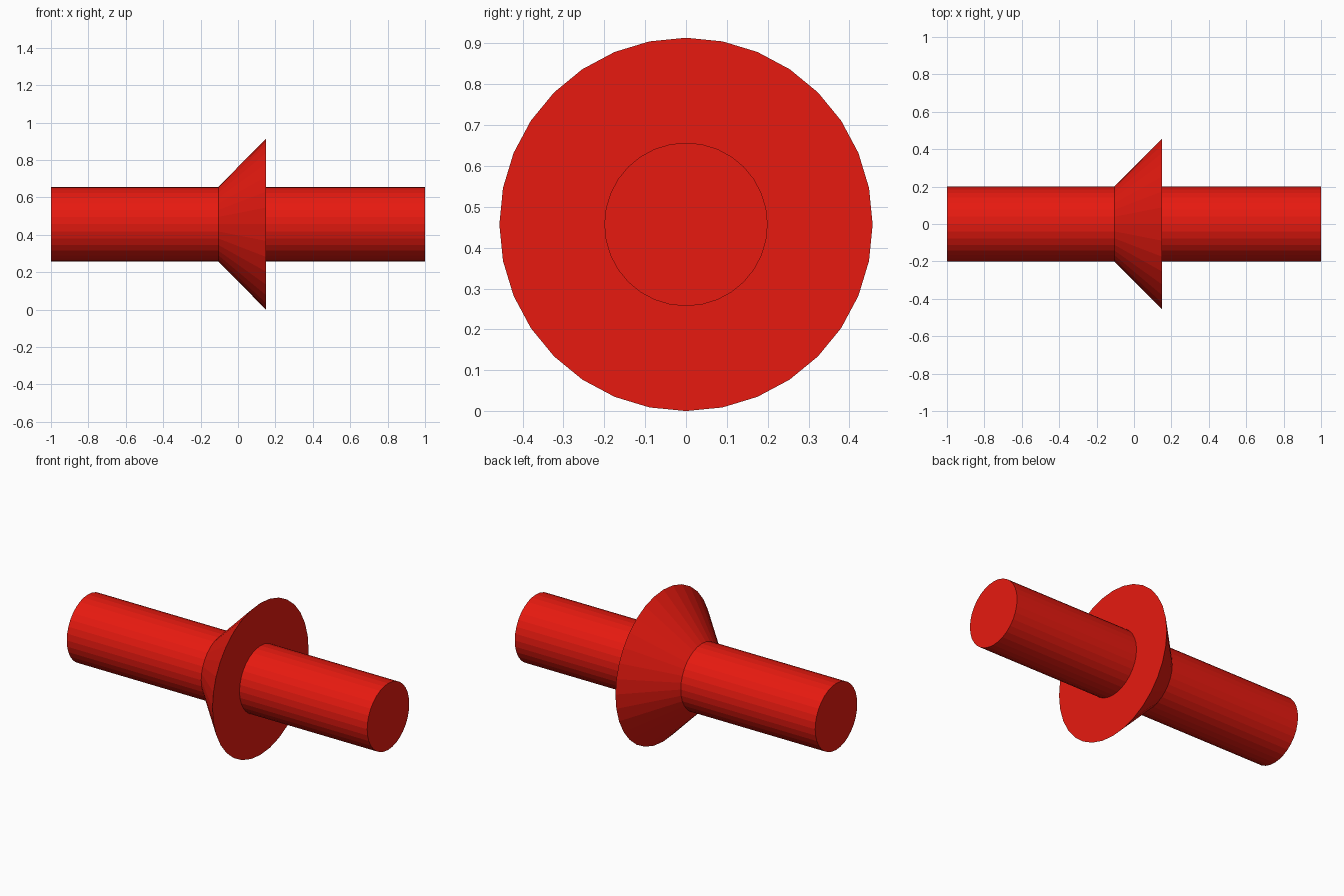
import bpy, bmesh
from math import cos, sin, pi

if "Cube" in bpy.data.objects:
    bpy.data.objects.remove(bpy.data.objects["Cube"])

SIDES = 32
R_ROD, R_CONE = 0.2, 0.457
AXIS_Z = R_CONE

# Half profile along the x axis: (x, radius)
profile = [(-1, R_ROD), (-0.105, R_ROD), (0.15, R_CONE), (0.15, R_ROD), (1, R_ROD)]

# Lathe the rod and its flared collar as one closed body
bm = bmesh.new()
rings = [[bm.verts.new((x, r * sin(2 * pi * i / SIDES), AXIS_Z + r * cos(2 * pi * i / SIDES)))
          for i in range(SIDES)] for x, r in profile]
for a, b in zip(rings, rings[1:]):
    for i in range(SIDES):
        j = (i + 1) % SIDES
        bm.faces.new((a[i], a[j], b[j], b[i]))

# End caps
bm.faces.new(rings[0])
bm.faces.new(rings[-1])
bmesh.ops.recalc_face_normals(bm, faces=bm.faces)

mesh = bpy.data.meshes.new("rod_with_collar")
bm.to_mesh(mesh)
bm.free()
rod = bpy.data.objects.new("rod_with_collar", mesh)
bpy.context.collection.objects.link(rod)

# Red finish
red = bpy.data.materials.new("red")
red.diffuse_color = (0.8, 0.01, 0.005, 1)
red.use_nodes = True
red.node_tree.nodes["Principled BSDF"].inputs["Base Color"].default_value = red.diffuse_color
mesh.materials.append(red)
